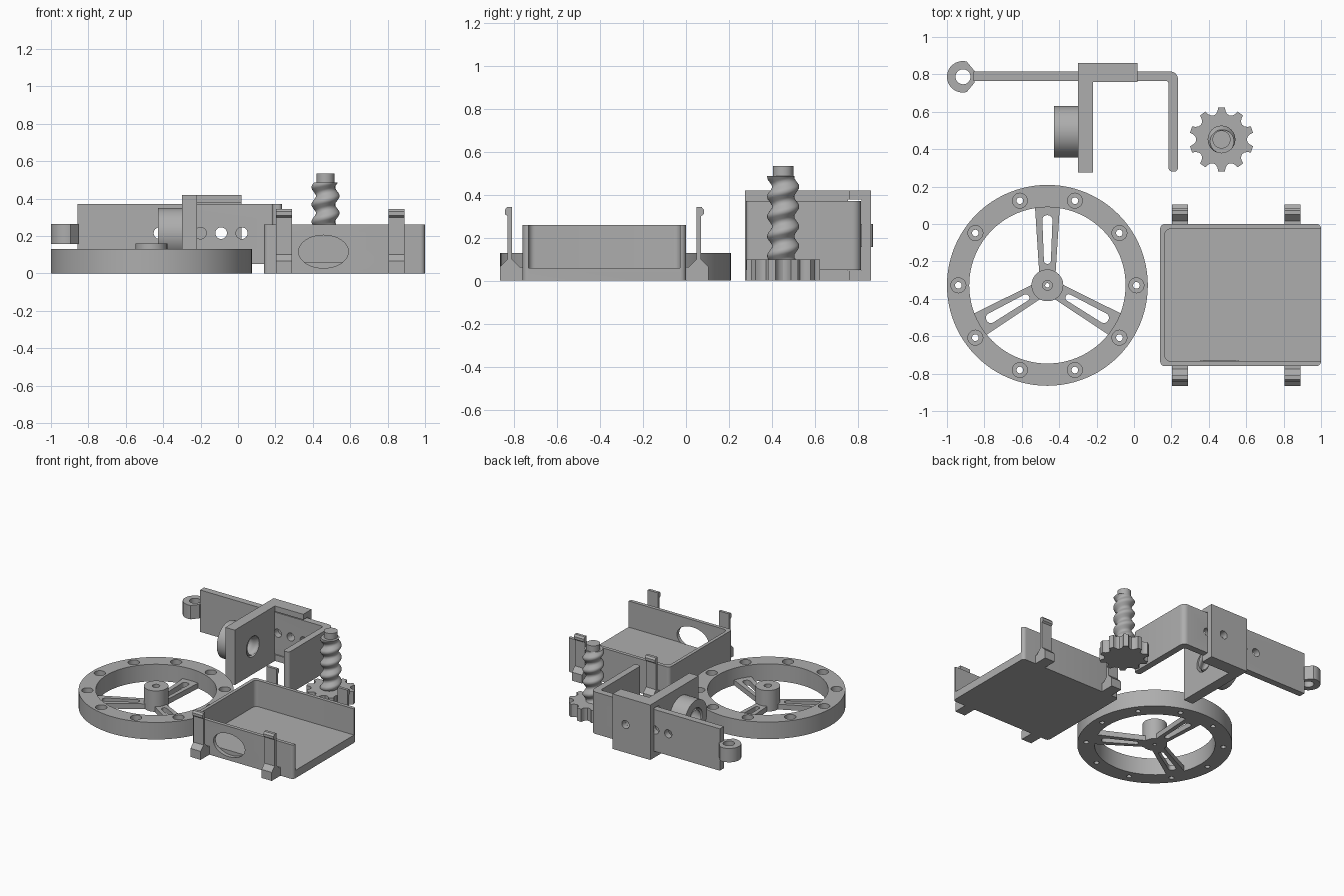
import bpy, bmesh
from math import sin, cos, pi, radians

if "Cube" in bpy.data.objects:
    bpy.data.objects.remove(bpy.data.objects["Cube"])

grey = bpy.data.materials.new("plain grey")
grey.use_nodes = True
tone = (0.42, 0.42, 0.42, 1)
grey.diffuse_color = tone
grey.node_tree.nodes["Principled BSDF"].inputs["Base Color"].default_value = tone

# Extrusion directions: (u, v) is the profile plane, w the extrusion axis
ALONG_Z = lambda u, v, w: (u, v, w)
ALONG_X = lambda u, v, w: (w, u, v)
ALONG_Y = lambda u, v, w: (u, w, v)


def finish(name, bm):
    bmesh.ops.recalc_face_normals(bm, faces=bm.faces)
    mesh = bpy.data.meshes.new(name)
    bm.to_mesh(mesh)
    bm.free()
    mesh.materials.append(grey)
    ob = bpy.data.objects.new(name, mesh)
    bpy.context.scene.collection.objects.link(ob)
    return ob


def prism(name, pts, low, high, place=ALONG_Z):
    bm = bmesh.new()
    n = len(pts)
    a = [bm.verts.new(place(u, v, low)) for u, v in pts]
    b = [bm.verts.new(place(u, v, high)) for u, v in pts]
    bm.faces.new(a[::-1])
    bm.faces.new(b)
    for i in range(n):
        j = (i + 1) % n
        bm.faces.new((a[i], a[j], b[j], b[i]))
    return finish(name, bm)


def ring(cx, cy, r, n=48, r2=None):
    return [(cx + r * cos(2 * pi * i / n), cy + (r2 or r) * sin(2 * pi * i / n)) for i in range(n)]


def rect(x0, x1, y0, y1):
    return [(x0, y0), (x1, y0), (x1, y1), (x0, y1)]


def rounded(corners, steps=6):
    # corners are (x, y, radius); each becomes an arc
    out = []
    for i, (x, y, r) in enumerate(corners):
        if r == 0:
            out.append((x, y))
            continue
        ends = []
        for qx, qy, _ in (corners[i - 1], corners[(i + 1) % len(corners)]):
            d = ((qx - x) ** 2 + (qy - y) ** 2) ** 0.5
            ends.append(((qx - x) / d * r, (qy - y) / d * r))
        (ax, ay), (bx, by) = ends
        for k in range(steps + 1):
            t = pi / 2 * k / steps
            s, c = 1 - sin(t), 1 - cos(t)
            out.append((x + ax * s + bx * c, y + ay * s + by * c))
    return out


def cut(ob, *cutters):
    for tool in cutters:
        mod = ob.modifiers.new("cut", 'BOOLEAN')
        mod.operation, mod.solver, mod.object = 'DIFFERENCE', 'EXACT', tool
        bpy.context.view_layer.update()
        graph = bpy.context.evaluated_depsgraph_get()
        mesh = bpy.data.meshes.new_from_object(ob.evaluated_get(graph))
        ob.modifiers.clear()
        ob.data = mesh
        bpy.data.objects.remove(tool)
    return ob


def thread(name, cx, cy, low, high, r_in, r_out, place, cap):
    # Helical ridge as a grid wrapped round an axis
    bm = bmesh.new()
    n, pitch = 40, 0.092
    rows = int((high - low) / pitch * 14)
    grid = []
    for k in range(rows + 1):
        w = low + (high - low) * k / rows
        row = []
        for i in range(n):
            f = (w / pitch - i / n) % 1
            ridge = min(1, max(0, 1.25 - abs(2 * f - 1) * 1.5))
            r = r_in + (r_out - r_in) * ridge
            t = 2 * pi * i / n
            row.append(bm.verts.new(place(cx + r * cos(t), cy + r * sin(t), w)))
        grid.append(row)
    for a, b in zip(grid, grid[1:]):
        for i in range(n):
            j = (i + 1) % n
            bm.faces.new((a[i], a[j], b[j], b[i]))
    if cap:
        bm.faces.new(grid[0][::-1])
        bm.faces.new(grid[-1])
    return finish(name, bm)


# Wheel rim with ten counterbored holes
WX, WY = -0.463, -0.328
rim = prism("wheel_rim", ring(WX, WY, 0.537, 96), 0, 0.13)
cut(rim, prism("bore", ring(WX, WY, 0.418, 96), -0.1, 0.3))
for k in range(10):
    a = radians(36 * k)
    hx, hy = WX + 0.476 * cos(a), WY + 0.476 * sin(a)
    cut(rim, prism("hole", ring(hx, hy, 0.018, 16), -0.1, 0.3),
        prism("counterbore", ring(hx, hy, 0.04, 24), 0.07, 0.3))

# Wheel hub and three slotted spokes
hub = prism("wheel_hub", ring(WX, WY, 0.085), 0, 0.16)
cut(hub, prism("hole", ring(WX, WY, 0.012, 16), -0.1, 0.3),
    prism("counterbore", ring(WX, WY, 0.026, 24), 0.12, 0.3))
for k in range(3):
    a = radians(90 + 120 * k)
    turn = lambda u, v, w: (WX + u * cos(a) - v * sin(a), WY + u * sin(a) + v * cos(a), w)
    spoke = prism("wheel_spoke", [(0.07, -0.044), (0.43, -0.067), (0.43, 0.067), (0.07, 0.044)],
                  0, 0.04, turn)
    slot = rounded([(0.115, -0.018, 0.016), (0.375, -0.028, 0.026),
                    (0.375, 0.028, 0.026), (0.115, 0.018, 0.016)])
    cut(spoke, prism("slot", slot, -0.1, 0.1, turn))

# Tray open at one end, with an oval window in the front wall
tray = prism("tray", rounded([(x, y, 0.025) for x, y in rect(0.14, 1, -0.76, 0)]), 0, 0.26)
cavity = [(0.165, -0.733, 0.03), (1.2, -0.733, 0), (1.2, -0.027, 0), (0.165, -0.027, 0.03)]
cut(tray, prism("cavity", rounded(cavity), 0.06, 0.5),
    prism("window", ring(0.457, 0.116, 0.133, 48, 0.088), -0.9, -0.73, ALONG_Y))

# Four snap clips beside the tray
clip = [(-0.01, 0), (0.105, 0), (0.105, 0.065), (0.07, 0.1), (0.07, 0.3), (0.083, 0.31),
        (0.083, 0.33), (0.072, 0.344), (0.05, 0.344), (0.05, 0.1), (0.015, 0.065), (-0.01, 0.065)]
for side in (-1, 1):
    for x in (0.247, 0.848):
        prism("tray_clip", [(-0.38 + side * (0.38 + d), z) for d, z in clip],
              x - 0.043, x + 0.043, ALONG_X)

# Bent sliding bar with a row of holes
bar = prism("sliding_bar", rounded([
    (-0.857, 0.765, 0), (0.185, 0.765, 0.015), (0.185, 0.28, 0.02),
    (0.235, 0.28, 0.02), (0.235, 0.815, 0.04), (-0.857, 0.815, 0)]), 0.05, 0.37)
for k in range(5):
    cut(bar, prism("hole", ring(0.02 - 0.11 * k, 0.215, 0.031, 24), 0.7, 0.9, ALONG_Y))

# Eyelet on the end of the bar
arc = [(-0.916 + 0.084 * cos(radians(t)), 0.787 + 0.084 * sin(radians(t))) for t in range(75, 290, 7)]
eyelet = prism("bar_eyelet", arc + [(-0.853, 0.755), (-0.853, 0.819)], 0.158, 0.264)
cut(eyelet, prism("hole", ring(-0.914, 0.787, 0.04, 32), 0, 0.5))

# Holder: channel round the bar plus an arm
holder = prism("holder", [(-0.3, 0.275), (-0.22, 0.275), (-0.22, 0.76), (0.02, 0.76),
                          (0.02, 0.86), (-0.3, 0.86)], 0, 0.42)
cut(holder, prism("channel", rect(-0.5, 0.2, 0.755, 0.816), 0.048, 0.378),
    prism("hole", ring(-0.09, 0.215, 0.031, 24), 0.7, 0.95, ALONG_Y),
    prism("bore", ring(0.493, 0.212, 0.078), -0.5, -0.1, ALONG_X))

# Threaded boss on the arm
boss = prism("holder_boss", ring(0.493, 0.212, 0.138, 64), -0.428, -0.3, ALONG_X)
cut(boss, prism("bore", ring(0.493, 0.212, 0.078), -0.5, -0.1, ALONG_X))
liner = thread("boss_thread", 0.493, 0.212, -0.427, -0.221, 0.06, 0.078, ALONG_X, False)
liner.data.flip_normals()

# Toothed knob with worm screw
GX, GY = 0.468, 0.452
tooth = [(-6, 0.172), (6, 0.172), (8, 0.153), (12, 0.14), (18, 0.135), (24, 0.14), (28, 0.153)]
gear = [(GX + r * cos(radians(90 + 36 * k + t)), GY + r * sin(radians(90 + 36 * k + t)))
        for k in range(10) for t, r in tooth]
prism("knob_gear", gear, 0, 0.098)
thread("worm_screw", GX, GY, 0.09, 0.487, 0.052, 0.074, ALONG_Z, True)
prism("worm_shaft", ring(GX, GY, 0.048, 32), 0.05, 0.533)

# Smooth curved sides, keep edges sharp
bpy.ops.object.select_all(action='DESELECT')
for ob in bpy.context.scene.objects:
    if ob.type == 'MESH':
        ob.select_set(True)
        bpy.context.view_layer.objects.active = ob
bpy.ops.object.shade_smooth_by_angle(angle=radians(30))
